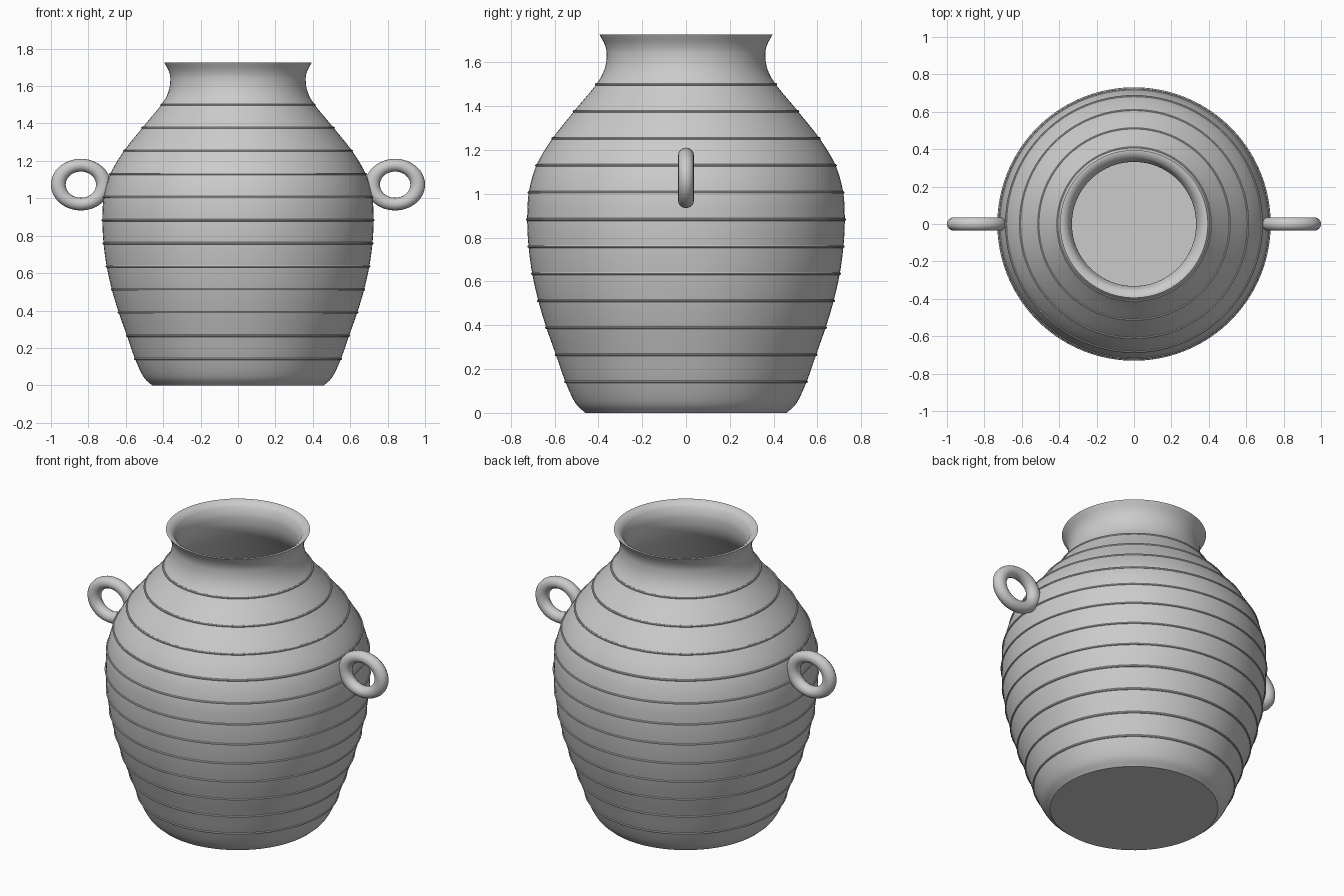
import bpy, bmesh, math
from mathutils import Vector

cube = bpy.data.objects.get("Cube")
if cube:
    bpy.data.objects.remove(cube, do_unlink=True)

clay = bpy.data.materials.new("grey_clay")
clay.use_nodes = True
clay.diffuse_color = (0.6, 0.6, 0.6, 1)
clay.node_tree.nodes["Principled BSDF"].inputs["Base Color"].default_value = (0.6, 0.6, 0.6, 1)


def smooth_path(points, steps=5):
    """Rounded path through every control point."""
    pts = [Vector(p) for p in points]
    pts = [2 * pts[0] - pts[1]] + pts + [2 * pts[-1] - pts[-2]]
    path = []
    for a, b, c, d in zip(pts, pts[1:], pts[2:], pts[3:]):
        for i in range(steps):
            t = i / steps
            path.append(0.5 * (2 * b + (c - a) * t + (2 * a - 5 * b + 4 * c - d) * t ** 2
                               + (3 * b - a - 3 * c + d) * t ** 3))
    return path + [pts[-2]]


def finish(name, bm):
    bmesh.ops.recalc_face_normals(bm, faces=bm.faces)
    mesh = bpy.data.meshes.new(name)
    bm.to_mesh(mesh)
    bm.free()
    mesh.materials.append(clay)
    obj = bpy.data.objects.new(name, mesh)
    bpy.context.collection.objects.link(obj)
    bpy.ops.object.select_all(action='DESELECT')
    obj.select_set(True)
    bpy.context.view_layer.objects.active = obj
    bpy.ops.object.shade_smooth_by_angle(angle=math.radians(40))
    return obj


def lathe(name, profile, closed=False, segments=96):
    """Turn an (r, z) profile around the vertical axis."""
    bm = bmesh.new()
    verts = [bm.verts.new((p[0], 0, p[1])) for p in profile]
    edges = [bm.edges.new(pair) for pair in zip(verts, verts[1:])]
    if closed:
        edges.append(bm.edges.new((verts[-1], verts[0])))
    bmesh.ops.spin(bm, geom=verts + edges, cent=(0, 0, 0), axis=(0, 0, 1),
                   angle=math.tau, steps=segments, use_duplicate=False)
    bmesh.ops.remove_doubles(bm, verts=bm.verts, dist=0.0001)
    return finish(name, bm)


# Hollow jar body
WALL = 0.03
outer = smooth_path([(0.46, 0), (0.505, 0.045), (0.55, 0.14), (0.594, 0.265), (0.638, 0.39),
                     (0.674, 0.51), (0.702, 0.635), (0.719, 0.76), (0.725, 0.88),
                     (0.718, 1.005), (0.683, 1.13), (0.612, 1.25), (0.513, 1.375),
                     (0.41, 1.5), (0.372, 1.57), (0.362, 1.635), (0.37, 1.68), (0.395, 1.727)])
inner = [(p.x - WALL, p.y) for p in reversed(outer) if WALL < p.y < 1.71]
lathe("jar_body", [(0, 0)] + [tuple(p) for p in outer] + [(0.38, 1.727)]
      + inner + [(inner[-1][0], WALL), (0, WALL)])


def body_radius(z):
    for a, b in zip(outer, outer[1:]):
        if a.y <= z <= b.y:
            return a.x + (b.x - a.x) * (z - a.y) / (b.y - a.y)


# Thin raised bands around the body
BAND = 0.006
for i in range(12):
    z = 0.142 + i * 0.1235
    r = body_radius(z)
    section = [(r + BAND * math.cos(k * math.tau / 8), z + BAND * math.sin(k * math.tau / 8))
               for k in range(8)]
    lathe(f"band_{i + 1}", section, closed=True)

# Oval ring handles
for name, side in (("left_handle", 1), ("right_handle", -1)):
    bpy.ops.mesh.primitive_torus_add(major_radius=0.104, minor_radius=0.034,
                                     major_segments=48, minor_segments=16)
    handle = bpy.context.object
    handle.name = name
    handle.scale = (1.16, 1, 1.06)
    handle.rotation_euler = (math.pi / 2, 0, 0)
    handle.location = (side * 0.84, 0, 1.073)
    handle.data.materials.append(clay)
    bpy.ops.object.shade_smooth()
